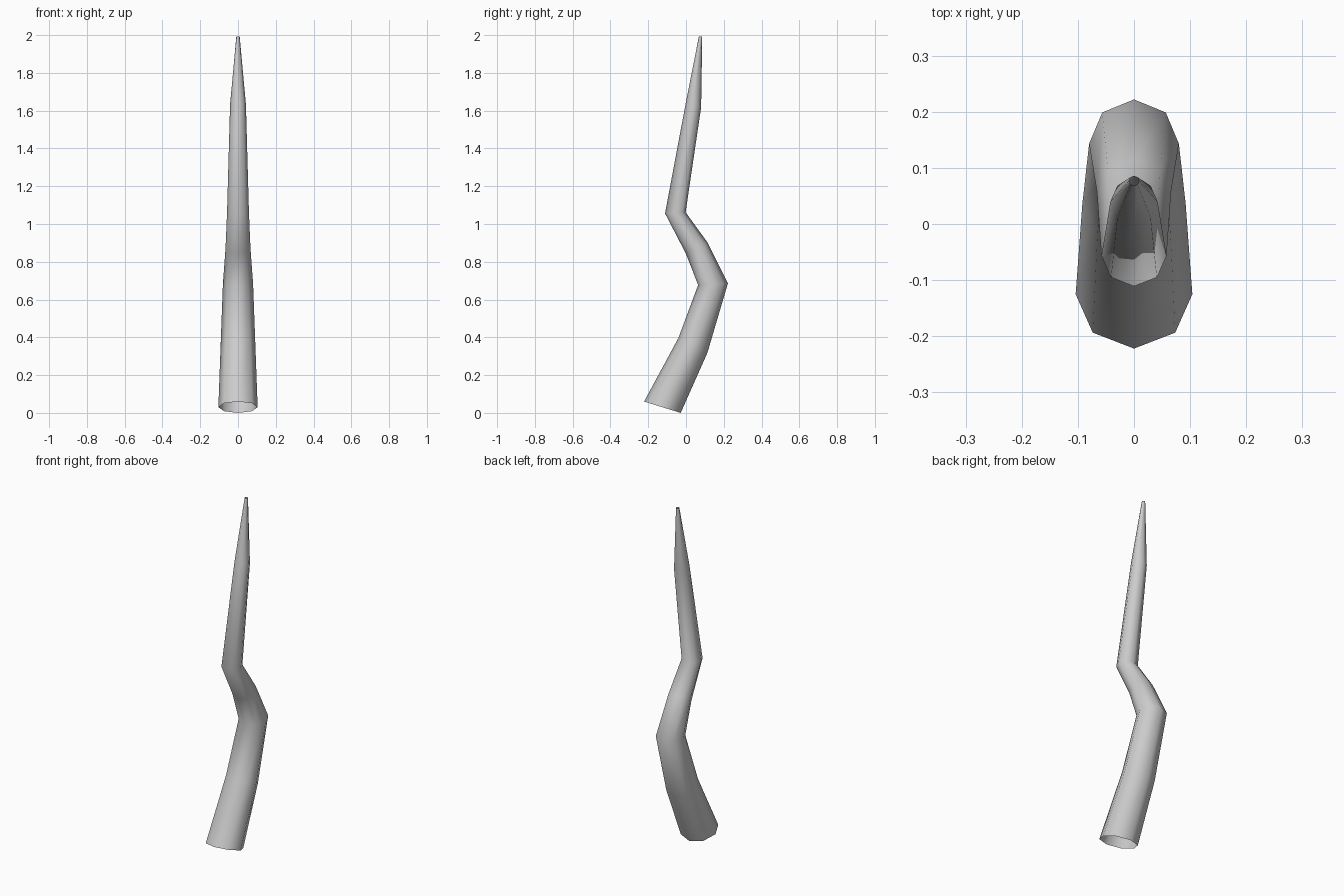
import bpy, bmesh, math
from mathutils import Vector

if "Cube" in bpy.data.objects:
    bpy.data.objects.remove(bpy.data.objects["Cube"])

SIDES = 8

# Ring stations: front edge (y, z), back edge (y, z), half width in x
STATIONS = [
    ((-0.222, 0.068), (-0.028, 0.008), 0.104),
    ((-0.040, 0.405), (0.113, 0.325), 0.092),
    ((0.064, 0.685), (0.222, 0.694), 0.080),
    ((0.000, 0.850), (0.114, 0.910), 0.066),
    ((-0.111, 1.064), (-0.002, 1.070), 0.058),
    ((0.000, 1.655), (0.080, 1.625), 0.042),
    ((0.068, 2.000), (0.086, 2.000), 0.009),
]


def make_ring(bm, front, back, half_width):
    front, back = Vector((0, *front)), Vector((0, *back))
    centre, long_axis = (front + back) / 2, (back - front) / 2
    side_axis = Vector((half_width, 0, 0))
    ring = []
    for i in range(SIDES):
        a = math.tau * i / SIDES
        ring.append(bm.verts.new(centre + side_axis * math.cos(a) + long_axis * math.sin(a)))
    return ring


# Bent, tapering tube with open ends
bm = bmesh.new()
rings = [make_ring(bm, *s) for s in STATIONS]
for low, high in zip(rings, rings[1:]):
    for i in range(SIDES):
        j = (i + 1) % SIDES
        bm.faces.new((low[i], low[j], high[j], high[i])).smooth = True

# Sit on the ground
lowest = min(v.co.z for v in bm.verts)
bmesh.ops.translate(bm, verts=bm.verts, vec=(0, 0, -lowest))

mesh = bpy.data.meshes.new("bent_branch")
bm.to_mesh(mesh)
bm.free()
branch = bpy.data.objects.new("bent_branch", mesh)
bpy.context.collection.objects.link(branch)
